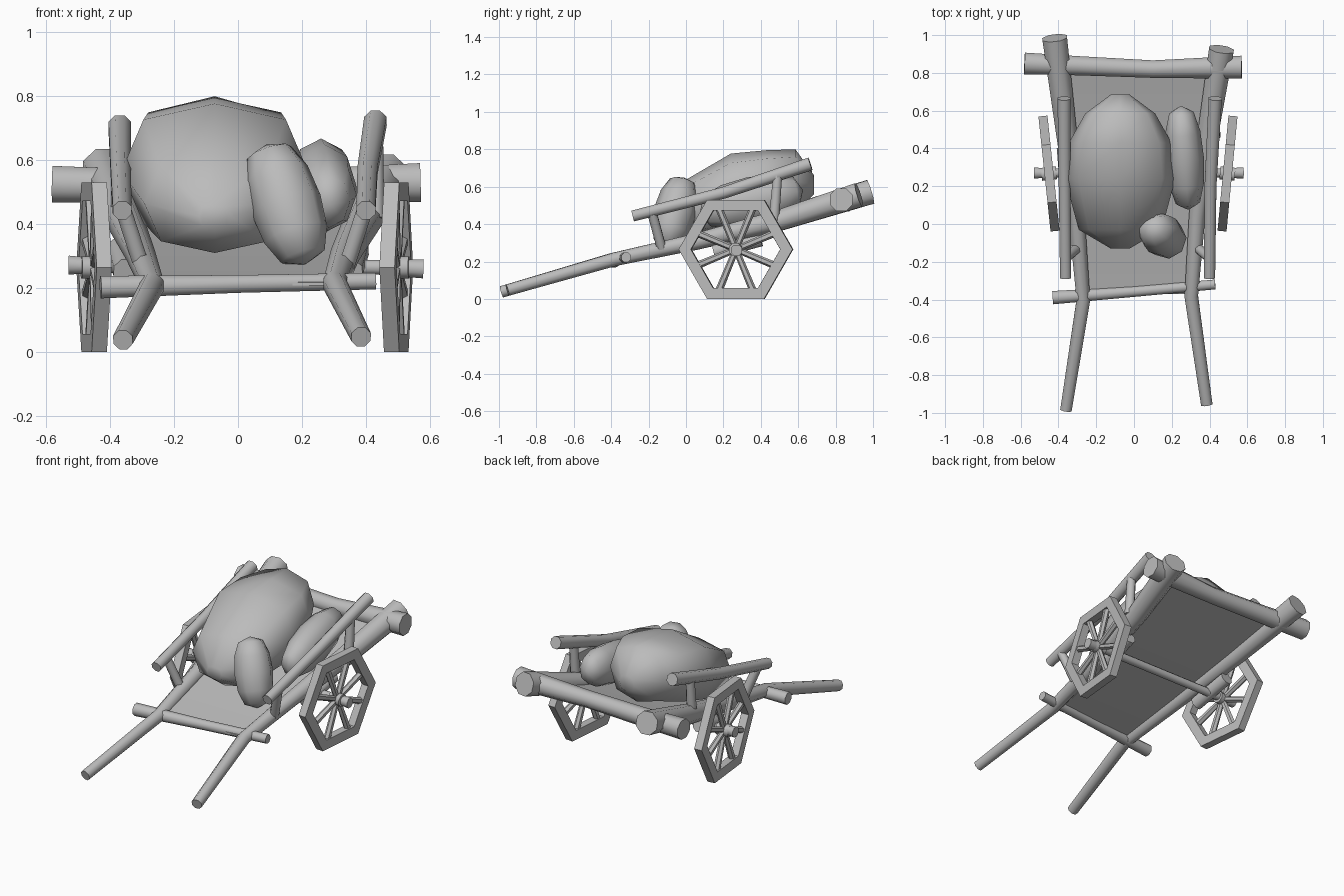
import bpy, bmesh, math
from mathutils import Vector, Matrix

cube = bpy.data.objects.get("Cube")
if cube:
    bpy.data.objects.remove(cube, do_unlink=True)

grey = bpy.data.materials.new("plain grey")
grey.use_nodes = True
grey.diffuse_color = (0.5, 0.5, 0.5, 1)
grey.node_tree.nodes["Principled BSDF"].inputs["Base Color"].default_value = (0.5, 0.5, 0.5, 1)


def finish(name, bm, angle=65):
    bmesh.ops.recalc_face_normals(bm, faces=bm.faces)
    mesh = bpy.data.meshes.new(name)
    bm.to_mesh(mesh)
    bm.free()
    mesh.materials.append(grey)
    obj = bpy.data.objects.new(name, mesh)
    bpy.context.collection.objects.link(obj)
    bpy.ops.object.select_all(action='DESELECT')
    obj.select_set(True)
    bpy.context.view_layer.objects.active = obj
    bpy.ops.object.shade_smooth_by_angle(angle=math.radians(angle))


def bridge(bm, rings, closed=False):
    n = len(rings[0])
    pairs = list(zip(rings, rings[1:]))
    if closed:
        pairs.append((rings[-1], rings[0]))
    else:
        bm.faces.new(rings[0])
        bm.faces.new(rings[-1])
    for a, b in pairs:
        for i in range(n):
            j = (i + 1) % n
            bm.faces.new((a[i], a[j], b[j], b[i]))


def add_beam(bm, points, radii, sides=8):
    """Tapered beam following a path."""
    pts = [Vector(p) for p in points]
    rings = []
    for i, p in enumerate(pts):
        t = (pts[min(i + 1, len(pts) - 1)] - pts[max(i - 1, 0)]).normalized()
        up = Vector((0, 0, 1)) if abs(t.z) < 0.8 else Vector((0, 1, 0))
        u = t.cross(up).normalized()
        v = u.cross(t)
        angles = [math.tau * (k + 0.5) / sides for k in range(sides)]
        rings.append([bm.verts.new(p + radii[i] * (u * math.cos(a) + v * math.sin(a)))
                      for a in angles])
    bridge(bm, rings)


def beam(name, points, radii):
    bm = bmesh.new()
    add_beam(bm, points, radii)
    finish(name, bm)


# Long shafts, bent outward at the handles
right_path = [(-0.36, -0.985, 0.038), (-0.268, -0.4, 0.208), (-0.305, 0.05, 0.305),
              (-0.36, 0.5, 0.425), (-0.42, 0.985, 0.572)]
left_path = [(0.385, -0.955, 0.047), (0.303, -0.38, 0.212), (0.335, 0.05, 0.305),
             (0.395, 0.5, 0.42), (0.463, 0.925, 0.555)]
shaft_radii = [0.033, 0.039, 0.047, 0.06, 0.071]
beam("right_shaft", right_path, shaft_radii)
beam("left_shaft", left_path, shaft_radii)

# Cross beams
beam("front_crossbar", [(-0.43, -0.39, 0.203), (0, -0.358, 0.213), (0.43, -0.32, 0.222)],
     [0.038, 0.03, 0.028])
beam("rear_crossbar", [(-0.58, 0.85, 0.525), (-0.3, 0.838, 0.52), (0.1, 0.82, 0.52),
                       (0.57, 0.83, 0.53)], [0.062, 0.055, 0.05, 0.066])

# Thin sloping bed between the shafts
bm = bmesh.new()
rows = []
for y, xr, xl, z in [(-0.37, -0.268, 0.303, 0.218), (0.05, -0.305, 0.335, 0.305),
                     (0.5, -0.36, 0.395, 0.422), (0.83, -0.4, 0.44, 0.52)]:
    rows.append([bm.verts.new(c) for c in ((xr, y, z), (xl, y, z),
                                           (xl, y, z - 0.01), (xr, y, z - 0.01))])
bridge(bm, rows)
finish("cart_bed", bm, 20)

# Side rails with their posts, and axle bearings under the shafts
for side, sx, front_x, rear_x, rise in (("right", -1, 0.362, 0.37, 0.0),
                                        ("left", 1, 0.4, 0.43, 0.015)):
    beam(side + "_rail", [(sx * front_x, -0.285, 0.443), (sx * (front_x + 0.005), 0.2, 0.567),
                          (sx * rear_x, 0.665, 0.707 + rise)], [0.032, 0.034, 0.038])
    beam(side + "_front_post", [(sx * front_x, -0.18, 0.455),
                                (sx * (front_x - 0.06), -0.13, 0.27)], [0.027, 0.027])
    beam(side + "_rear_post", [(sx * rear_x, 0.49, 0.66),
                               (sx * rear_x, 0.47, 0.42)], [0.026, 0.03])
    beam(side + "_bearing", [(sx * 0.35, 0.15, 0.252), (sx * 0.37, 0.4, 0.32)],
         [0.042, 0.042])

# Axle
beam("axle", [(-0.53, 0.27, 0.272), (-0.44, 0.27, 0.27), (0.44, 0.27, 0.265),
              (0.58, 0.27, 0.26)], [0.032, 0.025, 0.025, 0.032])


# Six-sided spoked wheels with square rims, slightly turned
def wheel(name, x, yaw):
    bm = bmesh.new()
    rings = []
    for i in range(6):
        a = math.tau * i / 6
        d = Vector((0, math.cos(a), math.sin(a)))
        rings.append([bm.verts.new(d * r + Vector((w, 0, 0)))
                      for r, w in ((0.306, -0.024), (0.306, 0.024),
                                   (0.24, 0.024), (0.24, -0.024))])
    bridge(bm, rings, closed=True)
    for i in range(8):
        a = math.tau * (i + 0.5) / 8
        d = Vector((0, math.cos(a), math.sin(a)))
        add_beam(bm, [d * 0.02, d * 0.235], [0.017, 0.02], 6)
    add_beam(bm, [(-0.04, 0, 0), (0.04, 0, 0)], [0.037, 0.037])
    bm.transform(Matrix.Translation((x, 0.267, 0.265)) @ Matrix.Rotation(yaw, 4, 'Z'))
    finish(name, bm, 50)


wheel("right_wheel", -0.45, 0.105)
wheel("left_wheel", 0.495, -0.095)

# Large sack, lofted from front to back with full, boxy rings
bm = bmesh.new()
rings = []
for y, z, rx, rz in [(-0.13, 0.425, 0.05, 0.04), (-0.03, 0.465, 0.22, 0.155),
                     (0.24, 0.565, 0.292, 0.212), (0.43, 0.603, 0.272, 0.192),
                     (0.585, 0.63, 0.185, 0.17), (0.685, 0.61, 0.05, 0.05)]:
    ring = []
    for k in range(8):
        a = math.tau * k / 8
        full = 1.08 if k % 2 else 1
        ring.append(bm.verts.new((-0.073 + rx * full * math.sin(a), y,
                                  z + rz * full * math.cos(a))))
    rings.append(ring)
bridge(bm, rings)
finish("large_sack", bm)


# Small sacks: low-poly ovals with blunt ends, aligned to a long axis
def small_sack(name, centre, axis, size):
    bm = bmesh.new()
    bmesh.ops.create_uvsphere(bm, u_segments=8, v_segments=6, radius=1)
    for v in bm.verts:
        r = v.co.xy.length
        if r > 0.1:
            v.co.xy *= r ** -0.35
    turn = Vector(axis).to_track_quat('Z', 'X').to_matrix().to_4x4()
    bm.transform(Matrix.Translation(centre) @ turn @ Matrix.Diagonal((*size, 1)))
    finish(name, bm)


small_sack("front_small_sack", (0.15, -0.06, 0.462), (-0.11, 0.09, 0.34), (0.113, 0.113, 0.203))
small_sack("side_small_sack", (0.268, 0.35, 0.522), (-0.04, 0.55, 0.12), (0.13, 0.102, 0.283))
